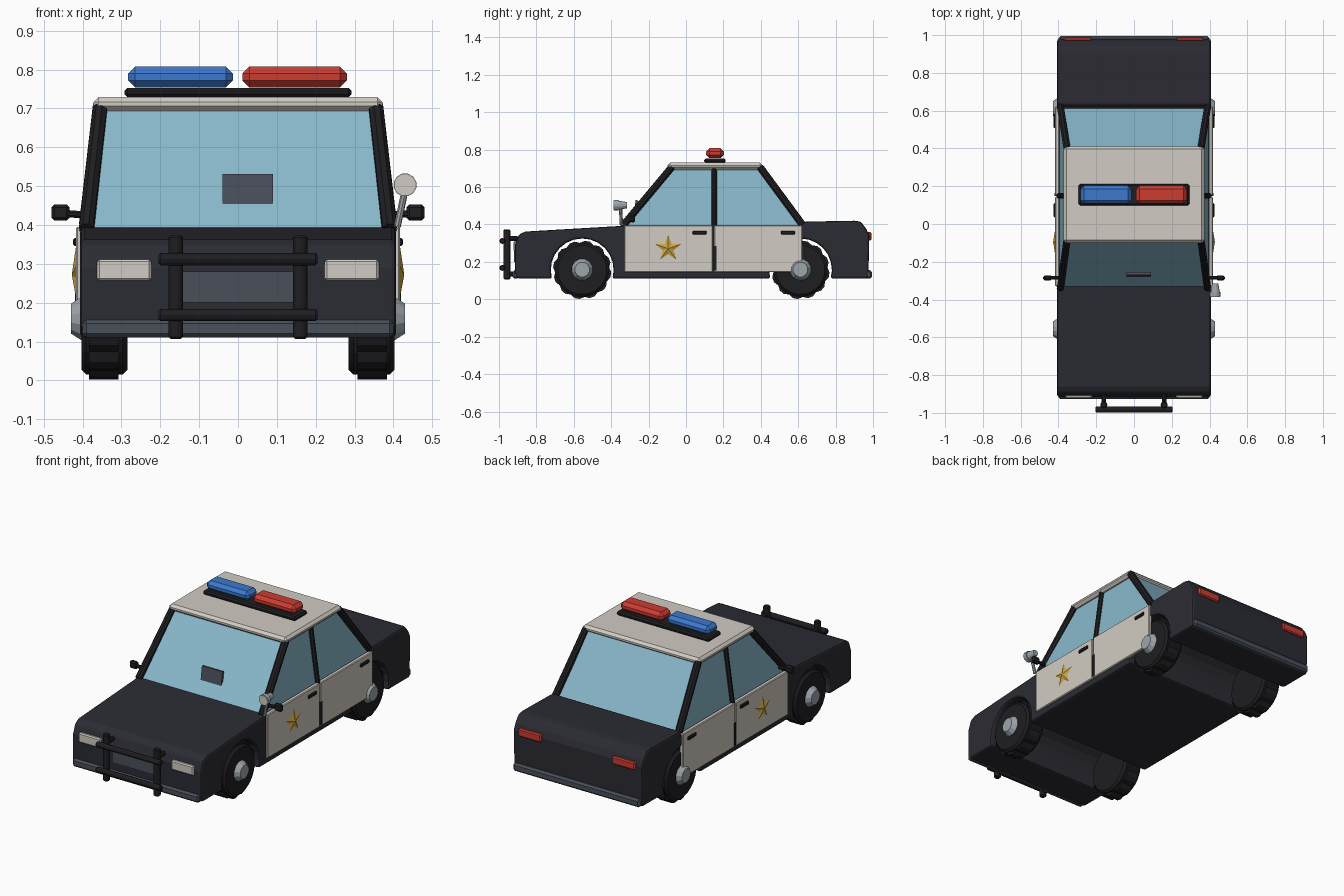
import bpy, bmesh
from math import pi, sin, cos, asin
from mathutils import Vector, Matrix

if "Cube" in bpy.data.objects:
    bpy.data.objects.remove(bpy.data.objects["Cube"])


def material(name, *rgb):
    m = bpy.data.materials.new(name)
    m.use_nodes = True
    m.diffuse_color = (*rgb, 1)
    m.node_tree.nodes["Principled BSDF"].inputs["Base Color"].default_value = (*rgb, 1)
    return m


PAINT = material("dark paint", .024, .025, .033)
BLACK = material("black trim", .013, .013, .016)
GREY = material("bumper grey", .065, .077, .1)
WHITE = material("off white", .64, .6, .54)
GLASS = material("window glass", .25, .48, .6)
RED = material("red lamp", .6, .045, .03)
BLUE = material("blue lamp", .045, .19, .62)
GOLD = material("gold", .61, .38, .053)
SILVER = material("silver", .34, .38, .41)


def finish(name, bm, mat, bevel=0, segments=1):
    bmesh.ops.recalc_face_normals(bm, faces=bm.faces)
    mesh = bpy.data.meshes.new(name)
    bm.to_mesh(mesh)
    bm.free()
    mesh.materials.append(mat)
    ob = bpy.data.objects.new(name, mesh)
    bpy.context.collection.objects.link(ob)
    if bevel:
        mod = ob.modifiers.new("bevel", "BEVEL")
        mod.width, mod.segments = bevel, segments
        mod.limit_method, mod.angle_limit = "ANGLE", .6
    return ob


def prism(name, outline, x0, x1, mat, bevel=0, segments=1):
    """Extrude a (y, z) outline along x."""
    bm = bmesh.new()
    face = bm.faces.new([bm.verts.new((x0, y, z)) for y, z in outline])
    new = bmesh.ops.extrude_face_region(bm, geom=[face])["geom"]
    bmesh.ops.translate(bm, vec=(x1 - x0, 0, 0),
                        verts=[v for v in new if isinstance(v, bmesh.types.BMVert)])
    return finish(name, bm, mat, bevel, segments)


def box(name, centre, size, mat, bevel=0, tilt=0):
    bm = bmesh.new()
    bmesh.ops.create_cube(bm, size=1)
    bmesh.ops.scale(bm, vec=size, verts=bm.verts)
    bmesh.ops.rotate(bm, matrix=Matrix.Rotation(tilt, 3, "X"), verts=bm.verts)
    bmesh.ops.translate(bm, vec=centre, verts=bm.verts)
    return finish(name, bm, mat, bevel)


def rod(name, a, b, r, mat, r2=None, sides=8, bevel=0):
    """Round bar from a to b, optionally tapering to r2."""
    a, b = Vector(a), Vector(b)
    bm = bmesh.new()
    bmesh.ops.create_cone(bm, cap_ends=True, segments=sides, radius1=r,
                          radius2=r if r2 is None else r2, depth=(b - a).length)
    turn = Matrix.Rotation(pi / sides, 4, "Z")
    aim = (b - a).to_track_quat("Z", "Y").to_matrix().to_4x4()
    bm.transform(Matrix.Translation((a + b) / 2) @ aim @ turn)
    return finish(name, bm, mat, bevel)


AXLES = {"front": -.555, "rear": .612}
AXLE_Z, ARCH_R, FLOOR = .157, .168, .11


def arch(y):
    """Wheel arch points from front to rear."""
    dip = asin((AXLE_Z - FLOOR) / ARCH_R)
    span = pi + 2 * dip
    return [(y - ARCH_R * cos(-dip + span * i / 14),
             AXLE_Z + ARCH_R * sin(-dip + span * i / 14)) for i in range(15)]


# Body: one side profile with wheel arches
profile = [(-.9, FLOOR), *arch(AXLES["front"]), *arch(AXLES["rear"]), (.975, FLOOR),
           (.98, .34), (.965, .375), (.935, .415), (.9, .42), (.63, .415),
           (.62, .393), (-.335, .393), (-.86, .362), (-.895, .345), (-.915, .29),
           (-.915, .14)]
prism("body", profile, -.407, .407, PAINT, .012, 2)

# Cabin glass: box with a narrowed top
bm = bmesh.new()
bmesh.ops.create_cube(bm, size=1)
for v in bm.verts:
    front, top = v.co.y < 0, v.co.z > 0
    v.co.x = (.348 if top else .396) * (1 if v.co.x > 0 else -1)
    v.co.y = (-.075 if top else -.34) if front else (.395 if top else .622)
    v.co.z = .71 if top else .38
finish("cabin_glass", bm, GLASS)

# Roof and light bar
bm = bmesh.new()
bmesh.ops.create_cube(bm, size=1)
for v in bm.verts:
    v.co = (v.co.x * .745, .155 + v.co.y * .51, .711 + v.co.z * .038)
finish("roof", bm, WHITE, .014)
box("light_bar_base", (0, .155, .741), (.585, .115, .024), BLACK, .008)
box("blue_beacon", (-.148, .155, .781), (.27, .095, .053), BLUE, .018)
box("red_beacon", (.146, .155, .781), (.27, .095, .053), RED, .018)

# Dashboard screen
box("dashboard_screen", (.025, -.268, .49), (.13, .014, .08), GREY, 0, -.15)

# Bumpers, grille and push bar
box("front_bumper", (0, -.91, .133), (.8, .034, .046), GREY, .01)
box("rear_bumper", (0, .977, .133), (.8, .034, .046), GREY, .01)
box("grille", (0, -.915, .24), (.29, .008, .08), GREY)
for z in (.168, .312):
    rod("push_bar_rail", (-.205, -.982, z), (.205, -.982, z), .017, BLACK, bevel=.005)

for s, side in ((1, "left"), (-1, "right")):
    # Lamps
    box(side + "_headlight", (s * .293, -.912, .284), (.14, .022, .055), WHITE, .006)
    box(side + "_tail_light", (s * .297, .98, .338), (.145, .022, .045), RED, .006)

    # Push bar upright with mounts
    x = s * .16
    rod(side + "_push_bar_upright", (x, -.958, .107), (x, -.958, .373), .02, BLACK, bevel=.005)
    for z in (.135, .325):
        rod(side + "_push_bar_mount", (x, -.9, z), (x, -.958, z), .014, BLACK)

    # Pillars
    rod(side + "_front_pillar", (s * .39, -.34, .39), (s * .354, -.075, .708), .02, BLACK)
    rod(side + "_rear_pillar", (s * .39, .622, .4), (s * .354, .395, .708), .02, BLACK)
    rod(side + "_middle_pillar", (s * .396, .15, .385), (s * .35, .15, .708), .016, BLACK)

    # Doors with handles and a dark latch strip
    for name, y0, y1, grip in (("front", -.33, .143, .073), ("rear", .151, .622, .545)):
        box(f"{side}_{name}_door", (s * .406, (y0 + y1) / 2, .27),
            (.022, y1 - y0, .25), WHITE, .004)
        box(f"{side}_{name}_handle", (s * .418, grip, .356), (.014, .075, .02), BLACK, .004)
    box(side + "_door_hinge", (s * .414, .156, .22), (.012, .016, .13), BLACK)

    # Raised star badge
    bm = bmesh.new()
    ring = []
    for i in range(10):
        r, a = (.03 if i % 2 else .073), pi / 2 + i * pi / 5
        ring.append(bm.verts.new((s * .417, -.095 + r * cos(a), .272 + r * sin(a))))
    tip = bm.verts.new((s * .428, -.095, .272))
    bm.faces.new(ring)
    for i in range(10):
        bm.faces.new((ring[i], ring[(i + 1) % 10], tip))
    finish(side + "_star", bm, GOLD)

    # Wing mirror
    rod(side + "_mirror_arm", (s * .385, -.285, .425), (s * .45, -.285, .43), .01, BLACK)
    box(side + "_wing_mirror", (s * .457, -.285, .432), (.047, .026, .042), BLACK, .008)

    # Wheels: plain tyre, knobbly centre tread and hub cap
    for name, y in AXLES.items():
        wheel = f"{side}_{name}_"
        rod(wheel + "tyre", (s * .285, y, AXLE_Z), (s * .403, y, AXLE_Z), .143,
            BLACK, sides=24, bevel=.012)
        tread = []
        for i in range(36):
            r, a = (.145 if i % 3 == 0 else .156), 2 * pi * (i + .5) / 36
            tread.append((y + r * sin(a), AXLE_Z - r * cos(a)))
        prism(wheel + "tread", tread, s * .308, s * .384, BLACK)
        rod(wheel + "hub_cap", (s * .395, y, AXLE_Z + .002), (s * .43, y, AXLE_Z + .002),
            .063, SILVER, .04, 12)

# Spotlight on the left front pillar
rod("spotlight_stalk", (.41, -.345, .395), (.43, -.35, .49), .009, SILVER)
rod("spotlight_housing", (.43, -.315, .503), (.43, -.365, .503), .017, SILVER, .026, 12)
rod("spotlight_rim", (.43, -.36, .503), (.43, -.384, .503), .03, SILVER, sides=12)
rod("spotlight_lens", (.43, -.38, .503), (.43, -.387, .503), .027, WHITE, sides=12)
